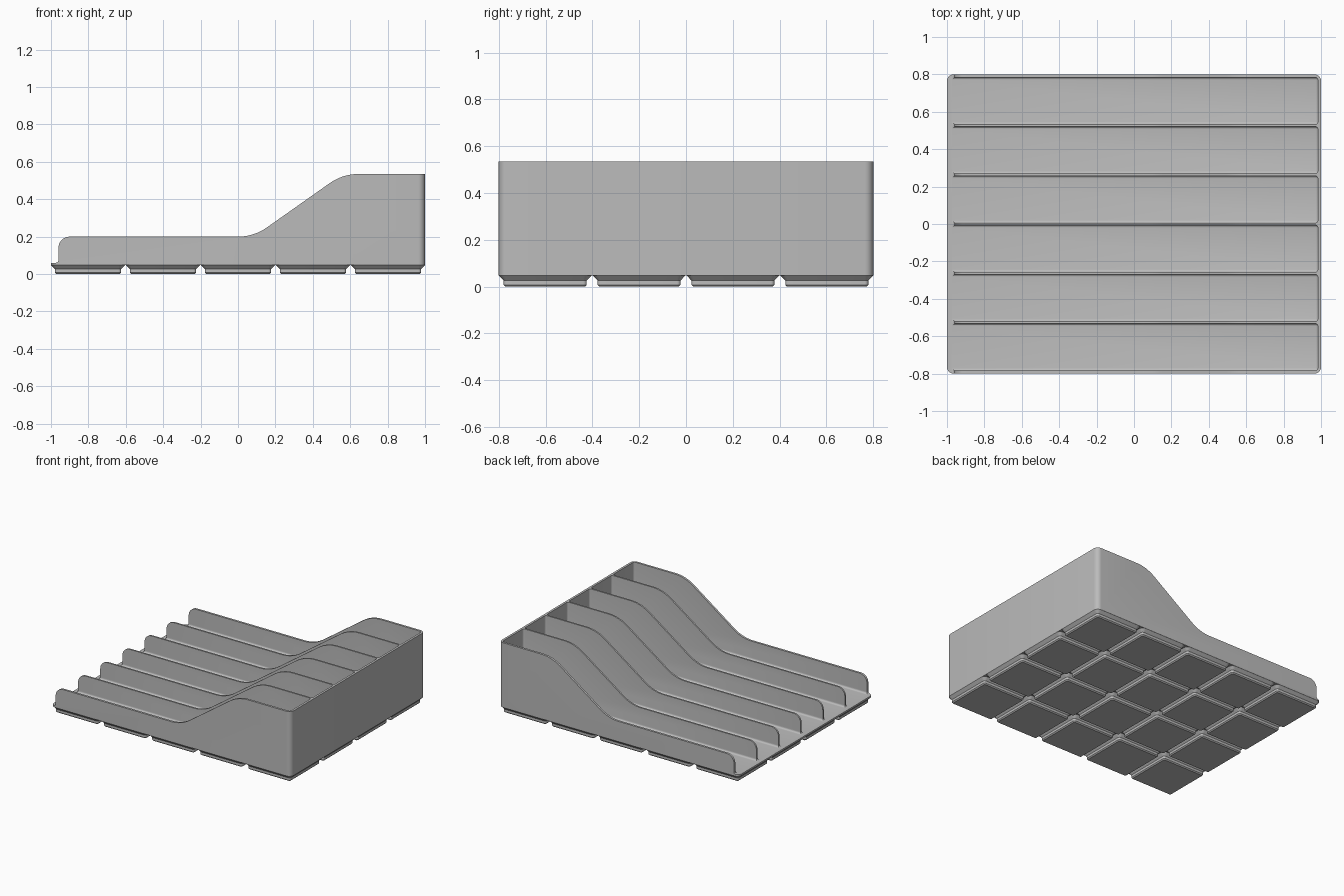
import bpy, bmesh, math
from math import sin, cos, pi, radians

cube = bpy.data.objects.get("Cube")
if cube:
    bpy.data.objects.remove(cube, do_unlink=True)

grey = bpy.data.materials.new("plain_grey")
grey.use_nodes = True
colour = (0.5, 0.5, 0.5, 1)
grey.diffuse_color = colour
grey.node_tree.nodes["Principled BSDF"].inputs["Base Color"].default_value = colour

LENGTH, WIDTH = 2.0, 1.6
BASE, FLOOR, LOW, HIGH = 0.0477, 0.06, 0.2, 0.535
OUTER, DIVIDER, SLOTS = 0.016, 0.012, 6


def make(name, bm):
    bmesh.ops.recalc_face_normals(bm, faces=bm.faces)
    mesh = bpy.data.meshes.new(name)
    bm.to_mesh(mesh)
    bm.free()
    mesh.materials.append(grey)
    ob = bpy.data.objects.new(name, mesh)
    bpy.context.collection.objects.link(ob)
    return ob


def arc(cx, cz, r, start, end, n=8):
    return [(cx + r * cos(radians(start + (end - start) * i / n)),
             cz + r * sin(radians(start + (end - start) * i / n))) for i in range(n + 1)]


def rounded_rect(hx, hy, r):
    pts = []
    for k, (sx, sy) in enumerate([(1, 1), (-1, 1), (-1, -1), (1, -1)]):
        pts += arc(sx * (hx - r), sy * (hy - r), r, k * 90, k * 90 + 90, 6)
    return pts


def loft(bm, rings):
    loops = [[bm.verts.new(p) for p in ring] for ring in rings]
    for a, b in zip(loops, loops[1:]):
        for i in range(len(a)):
            j = (i + 1) % len(a)
            bm.faces.new((a[i], a[j], b[j], b[i]))
    bm.faces.new(loops[0])
    bm.faces.new(loops[-1])


def boolean(ob, helper, operation):
    mod = ob.modifiers.new(helper.name, "BOOLEAN")
    mod.operation, mod.object, mod.solver = operation, helper, "EXACT"
    helper.hide_render = True
    bpy.context.view_layer.objects.active = ob
    bpy.ops.object.modifier_apply(modifier=mod.name)
    bpy.data.objects.remove(helper, do_unlink=True)


def smooth(ob):
    bpy.ops.object.select_all(action="DESELECT")
    ob.select_set(True)
    bpy.context.view_layer.objects.active = ob
    bpy.ops.object.shade_smooth_by_angle(angle=radians(30))


# Side profile: lip, rounded front end, low rim, ramp and high rim
slope = math.atan2(HIGH - LOW, 0.475)
deg = math.degrees(slope)
t = 0.085
R = t / math.tan(slope / 2)
profile = [(-1.1, BASE), (-1.1, FLOOR)]
profile += arc(-0.975, FLOOR + 0.015, 0.015, -90, 0, 5)
profile += arc(-0.9, LOW - 0.06, 0.06, 180, 90)
profile += arc(0.085 - t, LOW + R, R, -90, -90 + deg, 10)
profile += arc(0.56 + t, HIGH - R, R, 90 + deg, 90, 10)
profile += [(1.1, HIGH), (1.1, BASE)]

bm = bmesh.new()
loft(bm, [[(x, y, z) for x, z in profile] for y in (-1, 1)])
tray = make("divided_tray", bm)

# Rounded outline of the tray
bm = bmesh.new()
outline = rounded_rect(LENGTH / 2, WIDTH / 2, 0.036)
loft(bm, [[(x, y, z) for x, y in outline] for z in (-0.5, 1)])
boolean(tray, make("outline_helper", bm), "INTERSECT")

# Six slots with coved floors and closed back ends
slot = (WIDTH - 2 * OUTER - (SLOTS - 1) * DIVIDER) / SLOTS
bm = bmesh.new()
x0, x1, z0, z1 = -1.3, LENGTH / 2 - 0.017, FLOOR + 0.0002, 0.8
for i in range(SLOTS):
    y0 = -WIDTH / 2 + OUTER + i * (slot + DIVIDER)
    y1 = y0 + slot
    loft(bm, [[(x0, y0, z), (x1, y0, z), (x1, y1, z), (x0, y1, z)] for z in (z0, z1)])
edges = [e for e in bm.edges
         if not all(v.co.z > 0.5 for v in e.verts) and not all(v.co.x < 0 for v in e.verts)]
bmesh.ops.bevel(bm, geom=edges, offset=0.014, segments=4, profile=0.5, affect="EDGES")
boolean(tray, make("slot_helper", bm), "DIFFERENCE")
smooth(tray)

# Grid of stepped feet: (inset, height, corner radius)
steps = [(0.028, 0, 0.0076), (0.0205, 0.0076, 0.0153),
         (0.0205, 0.0262, 0.0153), (0, BASE, 0.036)]
half, pitch = 0.198, 0.401
for i in range(5):
    for j in range(4):
        cx, cy = (i - 2) * pitch, (j - 1.5) * pitch
        bm = bmesh.new()
        loft(bm, [[(cx + x, cy + y, z) for x, y in rounded_rect(half - s, half - s, r)]
                  for s, z, r in steps])
        foot = make(f"foot_{i + 1}_{j + 1}", bm)
        smooth(foot)
